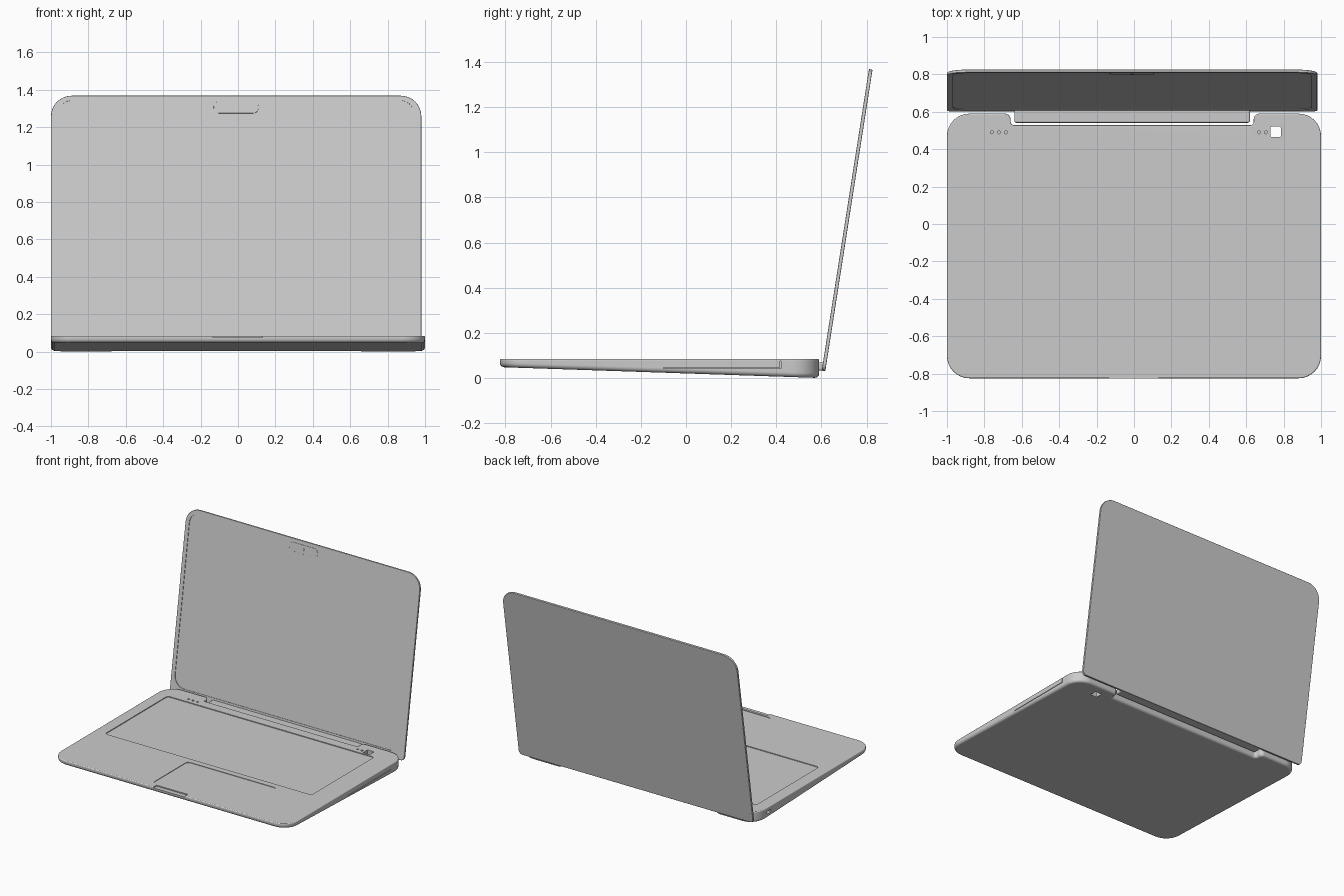
import bpy, bmesh
from math import pi, sin, cos, radians
from mathutils import Vector, Matrix

if "Cube" in bpy.data.objects:
    bpy.data.objects.remove(bpy.data.objects["Cube"])


def outline(corners, seg=8):
    """Round each (x, y, radius) corner of a polygon with a short curve."""
    pts, n = [], len(corners)
    for i, (x, y, r) in enumerate(corners):
        p = Vector((x, y))
        if r == 0:
            pts.append(p)
            continue
        a = (Vector(corners[i - 1][:2]) - p).normalized()
        b = (Vector(corners[(i + 1) % n][:2]) - p).normalized()
        c = p + (a + b) * r
        for k in range(seg + 1):
            t = k / seg * pi / 2
            pts.append(c - b * r * cos(t) - a * r * sin(t))
    return pts


def rect(x0, x1, y0, y1, r=0.0):
    return [(x0, y0, r), (x1, y0, r), (x1, y1, r), (x0, y1, r)]


def plate(name, corners, z0, z1, top=0.0, bottom=0.0, slope=None, seg=8):
    """Extrude an outline, optionally slope the underside and round the rims."""
    bm = bmesh.new()
    face = bm.faces.new([bm.verts.new((p.x, p.y, z0)) for p in outline(corners, seg)])
    ext = bmesh.ops.extrude_face_region(bm, geom=[face])
    upper = {v for v in ext["geom"] if isinstance(v, bmesh.types.BMVert)}
    for v in bm.verts:
        if v in upper:
            v.co.z = z1
        elif slope:
            v.co.z = slope(v.co.y)
    rims = [[e for e in bm.edges if all((v in upper) == flag for v in e.verts)]
            for flag in (True, False)]
    for edges, width in zip(rims, (top, bottom)):
        if width:
            bmesh.ops.bevel(bm, geom=edges, offset=width, segments=4, profile=0.5,
                            affect='EDGES', clamp_overlap=True)
    bmesh.ops.recalc_face_normals(bm, faces=bm.faces)
    me = bpy.data.meshes.new(name)
    bm.to_mesh(me)
    bm.free()
    ob = bpy.data.objects.new(name, me)
    bpy.context.collection.objects.link(ob)
    return ob


def activate(ob):
    bpy.ops.object.select_all(action='DESELECT')
    ob.select_set(True)
    bpy.context.view_layer.objects.active = ob


def cut(ob, cutters):
    for c in cutters:
        activate(ob)
        m = ob.modifiers.new("cut", 'BOOLEAN')
        m.operation, m.solver, m.object = 'DIFFERENCE', 'EXACT', c
        bpy.ops.object.modifier_apply(modifier=m.name)
        bpy.data.objects.remove(c, do_unlink=True)


def smooth(ob):
    activate(ob)
    bpy.ops.object.shade_smooth_by_angle(angle=radians(35))
    m = ob.modifiers.new("normals", 'WEIGHTED_NORMAL')
    m.keep_sharp = True


def hole(x, y, z0, z1, r):
    return plate("hole", rect(x - r, x + r, y - r, y + r, r * 0.98), z0, z1, seg=3)


# Wedge-shaped base with a hinge notch in its rear edge
TOP = 0.084
base = plate("base", [
    (-1, -0.825, 0.12), (1, -0.825, 0.12), (1, 0.59, 0.12),
    (0.64, 0.59, 0.03), (0.64, 0.528, 0.02), (-0.66, 0.528, 0.02),
    (-0.66, 0.59, 0.03), (-1, 0.59, 0.12)],
    0, TOP, top=0.007, bottom=0.022,
    slope=lambda y: 0.048 * (0.59 - y) / 1.415)

cutters = [
    plate("keyboard_recess", rect(-0.91, 0.835, -0.305, 0.45, 0.02), TOP - 0.006, 0.2),
    plate("touchpad_recess", rect(-0.18, 0.575, -0.772, -0.352, 0.025), TOP - 0.004, 0.2),
    plate("latch_recess", rect(-0.135, 0.13, -0.84, -0.79), TOP - 0.008, 0.2),
    plate("power_opening", rect(0.73, 0.785, 0.465, 0.52, 0.005), -0.1, 0.2),
    # Drive tray seam on the right and a port on the left
    plate("tray_seam_low", rect(0.99, 1.1, -0.1, 0.42), 0.042, 0.046),
    plate("tray_seam_end", rect(0.99, 1.1, 0.416, 0.42), 0.0455, 0.076),
    plate("side_port", rect(-1.1, -0.97, 0.40, 0.45), 0.035, 0.056),
]
cutters += [hole(x, 0.49, TOP - 0.01, 0.2, 0.008)
            for x in (-0.76, -0.722, -0.685, 0.668, 0.705)]
cut(base, cutters)
smooth(base)

# Hinge bar sitting in the notch and reaching the lid
hinge = plate("hinge_bar", rect(-0.64, 0.62, 0.541, 0.613, 0.012), 0.033, 0.068,
              top=0.009, bottom=0.009)
smooth(hinge)

# Lid built flat, with a shallow screen recess, then tilted open
H, T = 1.352, 0.016
lid = plate("lid", [(-1, 0, 0.03), (0.98, 0, 0.03), (0.98, H, 0.11), (-1, H, 0.11)],
            0, T, top=0.003, bottom=0.004)
cut(lid, [plate("screen_recess", rect(-0.968, 0.948, 0.05, H - 0.025, 0.085),
                T - 0.004, 0.1)])
# Camera panel and lens
camera = plate("camera_panel", rect(-0.13, 0.11, H - 0.095, H - 0.03, 0.03),
               T - 0.006, T - 0.002, top=0.001)
lens = plate("camera_lens", rect(-0.018, -0.002, H - 0.07, H - 0.054, 0.0079),
             T - 0.004, T, seg=6)
tilt = Matrix.Translation((0, 0.617, 0.03)) @ Matrix.Rotation(radians(90 - 8.9), 4, 'X')
for part in (lid, camera, lens):
    part.data.transform(tilt)
    smooth(part)
